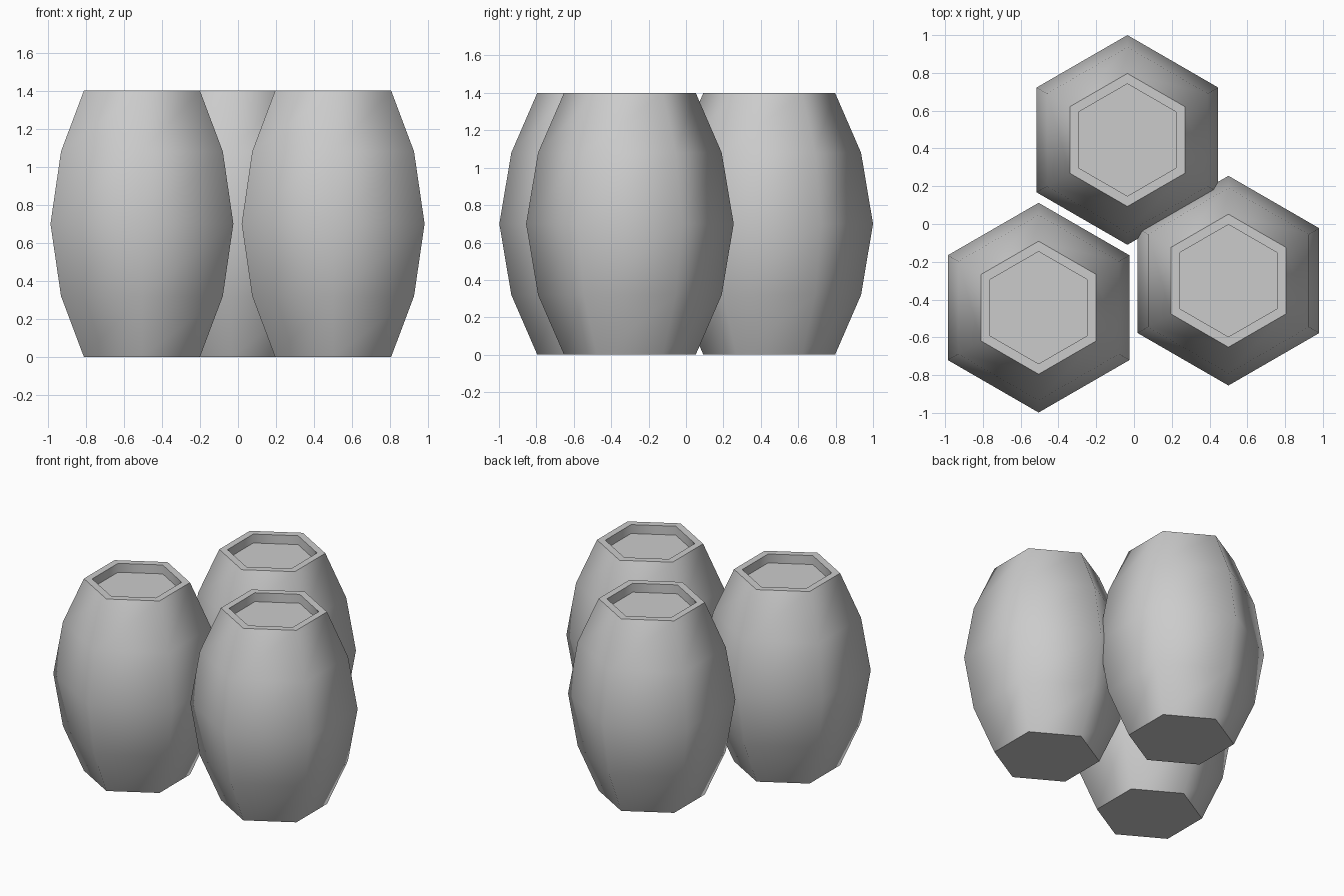
import bpy, bmesh
from math import pi, sin, cos, radians

if "Cube" in bpy.data.objects:
    bpy.data.objects.remove(bpy.data.objects["Cube"])

grey = bpy.data.materials.new("plain grey")
grey.use_nodes = True
colour = (0.6, 0.6, 0.6, 1)
grey.diffuse_color = colour
grey.node_tree.nodes["Principled BSDF"].inputs["Base Color"].default_value = colour

# (radius, height) from the base up the outside, over the rim and into the recess
PROFILE = [(0.352, 0), (0.491, 0.32), (0.555, 0.7), (0.491, 1.08),
           (0.352, 1.4), (0.297, 1.4), (0.297, 1.335)]
SIDES = 6


def barrel(name, x, y):
    bm = bmesh.new()
    rings = []
    for r, z in PROFILE:
        angles = [pi / 2 + 2 * pi * i / SIDES for i in range(SIDES)]
        rings.append([bm.verts.new((r * cos(a), r * sin(a), z)) for a in angles])
    for low, high in zip(rings, rings[1:]):
        for i in range(SIDES):
            j = (i + 1) % SIDES
            bm.faces.new((low[i], low[j], high[j], high[i]))
    # Base and recessed lid
    bm.faces.new(rings[0][::-1])
    bm.faces.new(rings[-1])
    mesh = bpy.data.meshes.new(name)
    bm.to_mesh(mesh)
    bm.free()
    mesh.materials.append(grey)
    obj = bpy.data.objects.new(name, mesh)
    obj.location = (x, y, 0)
    bpy.context.collection.objects.link(obj)
    # Smooth round the staves, sharp at the rim and base
    bpy.ops.object.select_all(action='DESELECT')
    obj.select_set(True)
    bpy.context.view_layer.objects.active = obj
    bpy.ops.object.shade_smooth_by_angle(angle=radians(62))


barrel("barrel_front_right", -0.505, -0.443)
barrel("barrel_front_left", 0.5, -0.3)
barrel("barrel_back", -0.035, 0.445)
